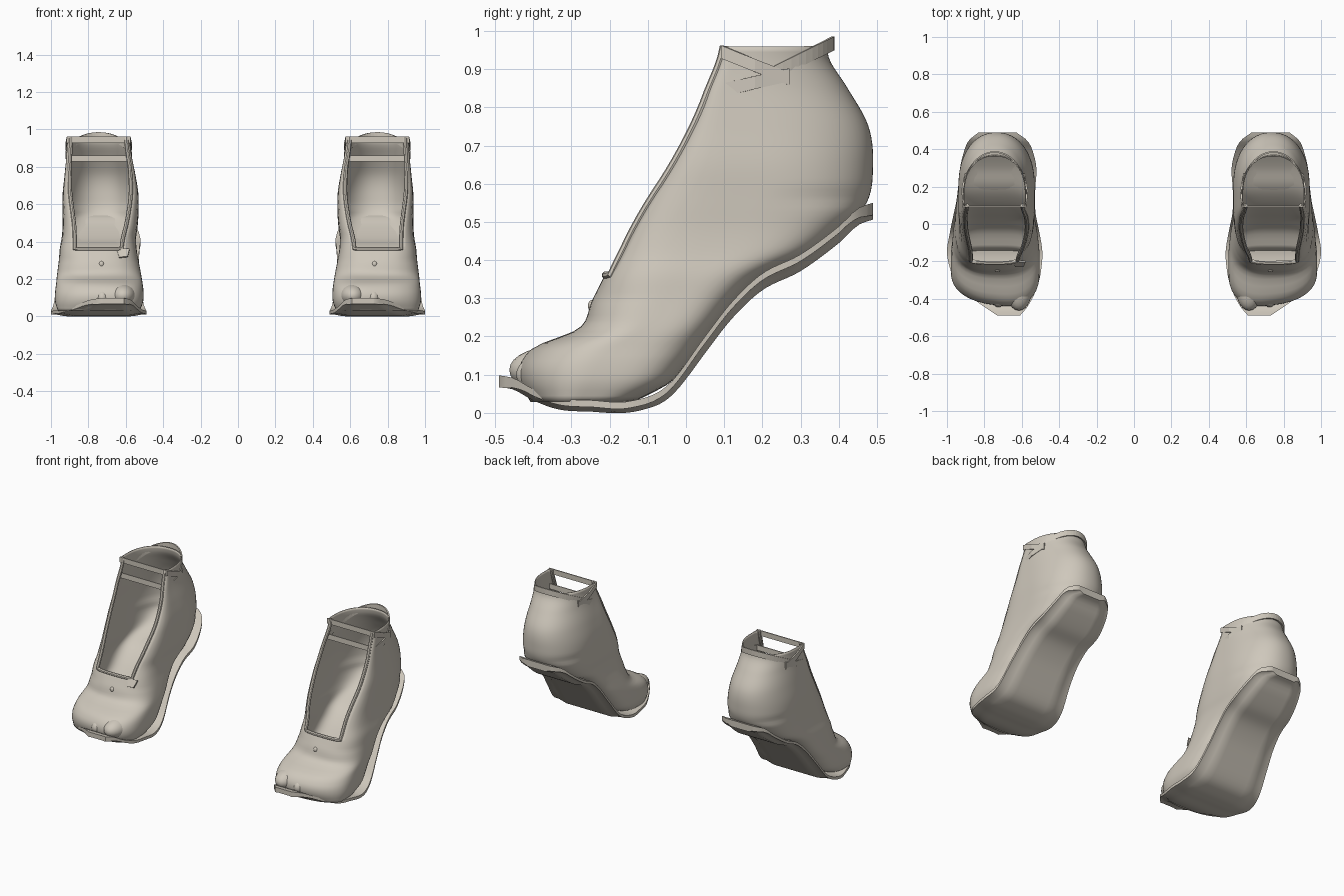
import bpy, bmesh, math
from mathutils import Vector

if "Cube" in bpy.data.objects:
    bpy.data.objects.remove(bpy.data.objects["Cube"])

mat = bpy.data.materials.new("warm beige")
mat.diffuse_color = (0.62, 0.575, 0.50, 1)
mat.use_nodes = True
mat.node_tree.nodes["Principled BSDF"].inputs["Base Color"].default_value = mat.diffuse_color


def spline(keys, v):
    """Smooth interpolation of rows keyed by their first value."""
    i = 0
    while i < len(keys) - 2 and v > keys[i + 1][0]:
        i += 1
    a, b = keys[i], keys[i + 1]
    p, q = keys[max(i - 1, 0)], keys[min(i + 2, len(keys) - 1)]
    h = b[0] - a[0]
    t = (v - a[0]) / h
    out = []
    for c in range(1, len(a)):
        m0 = (b[c] - p[c]) / (b[0] - p[0]) * h
        m1 = (q[c] - a[c]) / (q[0] - a[0]) * h
        out.append((2*t**3 - 3*t*t + 1) * a[c] + (t**3 - 2*t*t + t) * m0
                   + (3*t*t - 2*t**3) * b[c] + (t**3 - t*t) * m1)
    return out


def add(name, verts, faces, side, thick=0, smooth=True):
    """Make a mesh part; side = -1 mirrors it to the other foot."""
    me = bpy.data.meshes.new(name)
    me.from_pydata([(v[0] * side, v[1], v[2]) for v in verts], [], faces)
    bm = bmesh.new()
    bm.from_mesh(me)
    bmesh.ops.recalc_face_normals(bm, faces=bm.faces)
    bm.to_mesh(me)
    bm.free()
    ob = bpy.data.objects.new(name, me)
    bpy.context.collection.objects.link(ob)
    me.materials.append(mat)
    if thick:
        m = ob.modifiers.new("thickness", 'SOLIDIFY')
        m.thickness, m.offset = thick, 0
    for o in bpy.context.selected_objects:
        o.select_set(False)
    ob.select_set(True)
    bpy.context.view_layer.objects.active = ob
    if smooth:
        bpy.ops.object.shade_smooth_by_angle(angle=math.radians(40))


def ribbon(name, pts, height, side):
    n = len(pts)
    verts = [(x, y, z + d) for x, y, z in pts for d in (-height / 2, height / 2)]
    add(name, verts, [(2*i, 2*i + 2, 2*i + 3, 2*i + 1) for i in range(n - 1)], side, 0.008, False)


def tube(name, pts, r, side):
    verts, faces, k = [], [], 8
    for i, p in enumerate(pts):
        d = (pts[min(i + 1, len(pts) - 1)] - pts[max(i - 1, 0)]).normalized()
        u = d.cross(Vector((0.1, 1, -0.5))).normalized()
        w = d.cross(u)
        for j in range(k):
            a = math.tau * j / k
            verts.append(p + r * (math.cos(a) * u + math.sin(a) * w))
        if i:
            b = (i - 1) * k
            faces += [(b + j, b + (j + 1) % k, b + k + (j + 1) % k, b + k + j) for j in range(k)]
    faces += [tuple(range(k)), tuple(range(len(verts) - k, len(verts)))]
    add(name, verts, faces, side)


def ball(name, c, r, side):
    bm = bmesh.new()
    bmesh.ops.create_uvsphere(bm, u_segments=24, v_segments=14, radius=1)
    bm.verts.index_update()
    verts = [Vector(c) + Vector([v.co[i] * r[i] for i in range(3)]) for v in bm.verts]
    faces = [tuple(v.index for v in f.verts) for f in bm.faces]
    bm.free()
    add(name, verts, faces, side)


# foot outline by height: z, front y, back y, inner x, outer x
FOOT = [(.03, -.42, -.14, .53, .96), (.08, -.455, -.045, .51, .975), (.13, -.455, .0, .508, .975),
        (.17, -.415, .032, .512, .97), (.22, -.285, .065, .52, .965), (.30, -.24, .13, .535, .955),
        (.36, -.21, .20, .545, .95), (.42, -.18, .32, .548, .94), (.48, -.15, .40, .54, .935),
        (.55, -.11, .47, .535, .935), (.65, -.045, .487, .535, .935), (.75, .01, .475, .55, .925),
        (.85, .055, .42, .57, .915), (.92, .085, .375, .58, .91), (.96, .095, .365, .58, .91)]
# sole outline by length: y, top z, inner x, outer x
SOLE = [(-.49, .098, .61, .73), (-.45, .09, .575, .79), (-.40, .062, .545, .86),
        (-.33, .038, .515, .945), (-.25, .033, .497, .98), (-.15, .03, .49, 1.0),
        (-.05, .07, .505, .985), (.05, .20, .525, .965), (.12, .29, .53, .95),
        (.20, .365, .527, .94), (.30, .415, .522, .93), (.40, .488, .545, .905),
        (.45, .535, .575, .88), (.49, .55, .63, .83)]
N, K = 64, 8          # points per ring, half width of the throat opening in points


def clamp(v):
    return max(0, min(1, v))


def ring(z):
    yf, yb, xi, xo = spline(FOOT, z)
    up = clamp((z - .6) / .25)
    cx, hw = (xi + xo) / 2, (xo - xi) / 2
    ym = yf + (.5 - .25 * up) * (yb - yf)
    nf = 2.6 + 1.6 * clamp((z - .3) / .15) + 4 * clamp((z - .45) / .4)
    nb = 4 - 1.8 * clamp((z - .42) / .14)
    low = 1 - clamp((z - .15) / .11)
    narrow = .74 + .24 * clamp((z - .36) / .45)
    pts = []
    for i in range(N):
        a = (360 * i / N + 180) % 360 - 180
        if abs(a) < 90:      # draw the opening's edges together low down
            b = abs(a)
            b = b * narrow if b < 45 else 90 - (90 - b) * (2 - narrow)
            a = math.copysign(b, a)
        c, s = math.sin(math.radians(a)), -math.cos(math.radians(a))
        n, d = (nf, ym - yf) if s < 0 else (nb, yb - ym)
        r = (abs(c)**n + abs(s)**n) ** (-1 / n)
        x, y = c * r, s * r * d
        if s < 0:            # toes recede towards the outside
            y *= 1 - .27 * low * (x + 1) / 2
        pts.append(Vector((cx + hw * x, ym + y, z)))
    return pts


for side, word in ((1, "right"), (-1, "left")):
    # foot-shaped upper with open throat
    zs = [.03 + .015 * j for j in range(63)]
    rings = [ring(z) for z in zs]
    j0 = 22
    faces = [(j*N + i, j*N + (i + 1) % N, (j + 1)*N + (i + 1) % N, (j + 1)*N + i)
             for j in range(len(zs) - 1) for i in range(N)
             if j < j0 or K <= i < N - K]
    add(word + " upper", [p for r in rings for p in r], faces, side, 0.006)

    # cord around the throat
    edge = [rings[j][N - K] for j in range(len(zs) - 1, j0, -2)]
    edge += [rings[j0][i % N] for i in range(N - K, N + K + 1)]
    edge += [rings[j][K] for j in range(j0 + 2, len(zs), 2)]
    tube(word + " throat cord", edge, .011, side)

    # curved sole with thin lips and a deeper middle
    verts, faces, m, rows = [], [], 17, 57
    for k in range(rows):
        y = -.49 + .98 * k / (rows - 1)
        z, xi, xo = spline(SOLE, y)
        deep = .03 + .014 * clamp((y + .1) * 8)
        lip = .018 + .014 * clamp((abs(y) - .42) / .06)
        for low in (0, 1):
            for i in range(m):
                t = i / (m - 1)
                f = clamp((min(t, 1 - t) - .06) / .12)
                verts.append((xi + (xo - xi) * t, y,
                              max(0, z - low * (lip + (deep - lip) * f))))
    w = 2 * m
    loop = list(range(m)) + list(range(w - 1, m - 1, -1))
    for k in range(rows - 1):
        for p, q in zip(loop, loop[1:] + loop[:1]):
            faces.append((k*w + p, k*w + q, (k + 1)*w + q, (k + 1)*w + p))
    for e in (0, (rows - 1) * w):
        faces += [(e + i, e + i + 1, e + m + i + 1, e + m + i) for i in range(m - 1)]
    add(word + " sole", verts, faces, side)

    # toes
    ball(word + " big toe", (.615, -.345, .112), (.07, .118, .062), side)
    for x, y in ((.725, -.36), (.79, -.34), (.85, -.31), (.905, -.275)):
        ball(word + " small toe", (x, y, .1), (.044, .085, .055), side)

    # ankle straps: two across the front, one around the back
    for name, zf, zb in (("upper strap", .945, .875), ("lower strap", .845, .885)):
        zm = (zf + zb) / 2
        ribbon(f"{word} {name}", [(.588, .27, zb), (.571, .18, zm), (.577, .095, zf),
                                  (.913, .095, zf), (.919, .18, zm), (.902, .27, zb)],
               .034, side)
    arc = [.43 + (math.pi - .86) * i / 24 for i in range(25)]
    ribbon(word + " back strap", [(.745 + .18 * math.cos(a), .12 + .265 * math.sin(a),
                                   .89 + .5 * (.265 * math.sin(a) - .11)) for a in arc],
           .036, side)

    # cord end and small bead on the instep
    x = .79 if side > 0 else .61
    add(word + " cord end", [(x - .03, -.2, .36), (x + .04, -.2, .36), (x + .025, -.225, .315),
                             (x - .02, -.225, .32)], [(0, 1, 2, 3)], side, .01, False)
    ball(word + " bead", (.73, -.245, .28), (.014, .012, .016), side)
